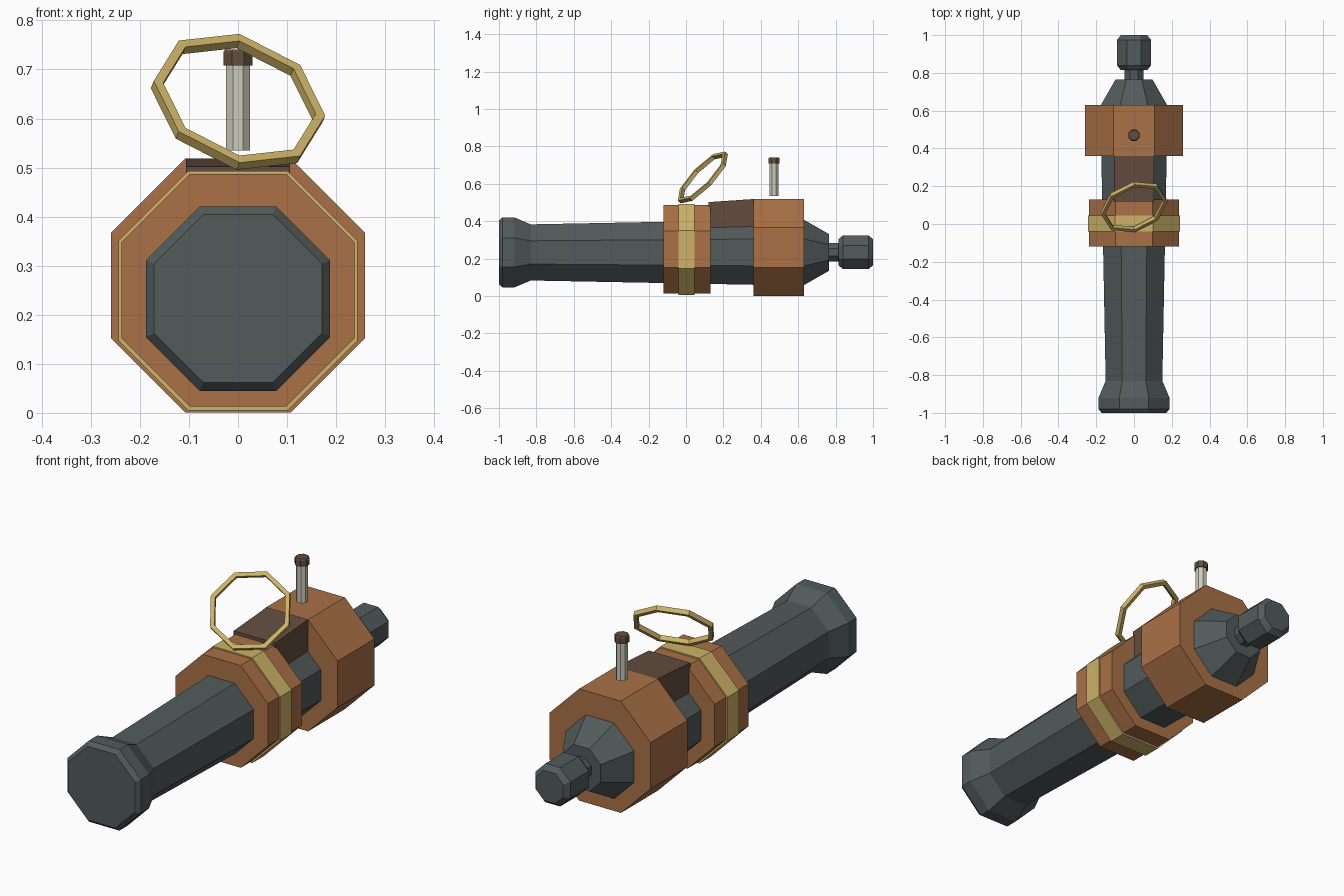
import bpy, bmesh
from math import cos, sin, pi
from mathutils import Vector

if "Cube" in bpy.data.objects:
    bpy.data.objects.remove(bpy.data.objects["Cube"])


def material(name, rgb):
    m = bpy.data.materials.new(name)
    m.use_nodes = True
    m.diffuse_color = (*rgb, 1)
    m.node_tree.nodes["Principled BSDF"].inputs["Base Color"].default_value = (*rgb, 1)
    return m


iron = material("dark iron", (0.085, 0.105, 0.105))
wood = material("warm wood", (0.40, 0.165, 0.062))
brown = material("dark wood", (0.127, 0.075, 0.05))
gold = material("gold", (0.61, 0.45, 0.135))
steel = material("pale steel", (0.60, 0.60, 0.50))


def finish(name, bm, mat):
    bmesh.ops.recalc_face_normals(bm, faces=bm.faces)
    me = bpy.data.meshes.new(name)
    bm.to_mesh(me)
    bm.free()
    me.materials.append(mat)
    ob = bpy.data.objects.new(name, me)
    bpy.context.collection.objects.link(ob)
    return ob


def skin(bm, loops, closed=False):
    """Bridge successive vertex loops, capping the ends of an open run."""
    pairs = list(zip(loops, loops[1:]))
    if closed:
        pairs.append((loops[-1], loops[0]))
    else:
        bm.faces.new(loops[0])
        bm.faces.new(loops[-1])
    for a, b in pairs:
        n = len(a)
        for i in range(n):
            j = (i + 1) % n
            bm.faces.new((a[i], a[j], b[j], b[i]))


def octagon_lathe(name, profile, origin, mat, upright=False):
    """Flat-topped eight-sided solid; profile holds (position, apothem) pairs."""
    bm = bmesh.new()
    loops = []
    for pos, apothem in profile:
        r = apothem / cos(pi / 8)
        loop = []
        for i in range(8):
            a = (i + 0.5) * pi / 4
            u, v = r * cos(a), r * sin(a)
            offset = Vector((u, v, pos)) if upright else Vector((u, pos, v))
            loop.append(bm.verts.new(Vector(origin) + offset))
        loops.append(loop)
    skin(bm, loops)
    return finish(name, bm, mat)


# Barrel with flared muzzle and tapered breech
octagon_lathe("barrel", [(-1, 0.171), (-0.98, 0.188), (-0.92, 0.188),
                         (-0.83, 0.15), (0.625, 0.178), (0.765, 0.098)],
              (0, 0, 0.233), iron)

# Neck and knob behind the breech
octagon_lathe("breech_knob", [(0.75, 0.05), (0.815, 0.05), (0.815, 0.07),
                              (0.84, 0.09), (0.975, 0.09), (1, 0.07)],
              (0, 0, 0.234), iron)

# Wooden blocks and gold band
octagon_lathe("rear_block", [(0.36, 0.259), (0.63, 0.259)], (0, 0, 0.26), wood)
octagon_lathe("middle_block", [(-0.12, 0.237), (0.13, 0.237)], (0, 0, 0.25), wood)
octagon_lathe("gold_band", [(-0.04, 0.244), (0.045, 0.244)], (0, 0, 0.249), gold)

# Sloping wedge between the blocks
bm = bmesh.new()
wedge = [[bm.verts.new((x, y, z)) for x, z in
          ((-0.106, 0.33), (0.106, 0.33), (0.106, top), (-0.106, top))]
         for y, top in ((0.12, 0.502), (0.37, 0.519))]
skin(bm, wedge)
finish("top_wedge", bm, brown)

# Firing pin
octagon_lathe("pin_shaft", [(0.535, 0.024), (0.71, 0.024)], (0, 0.47, 0), steel, True)
octagon_lathe("pin_head", [(0.708, 0.03), (0.735, 0.03), (0.741, 0.026)],
              (0, 0.47, 0), brown, True)

# Tilted eight-sided ring with a square section
up = Vector((0, 0.125, 0.13)).normalized()
side = Vector((0.173, 0.036, -0.035))
side = (side - up * side.dot(up)).normalized()
normal = up.cross(side)
bm = bmesh.new()
ring = []
for i in range(8):
    out = up * cos(i * pi / 4) + side * sin(i * pi / 4)
    ring.append([bm.verts.new(Vector((0, 0.09, 0.634)) + out * r + normal * h)
                 for r, h in ((0.162, -0.011), (0.182, -0.011),
                              (0.182, 0.011), (0.162, 0.011))])
skin(bm, ring, closed=True)
finish("pull_ring", bm, gold)
